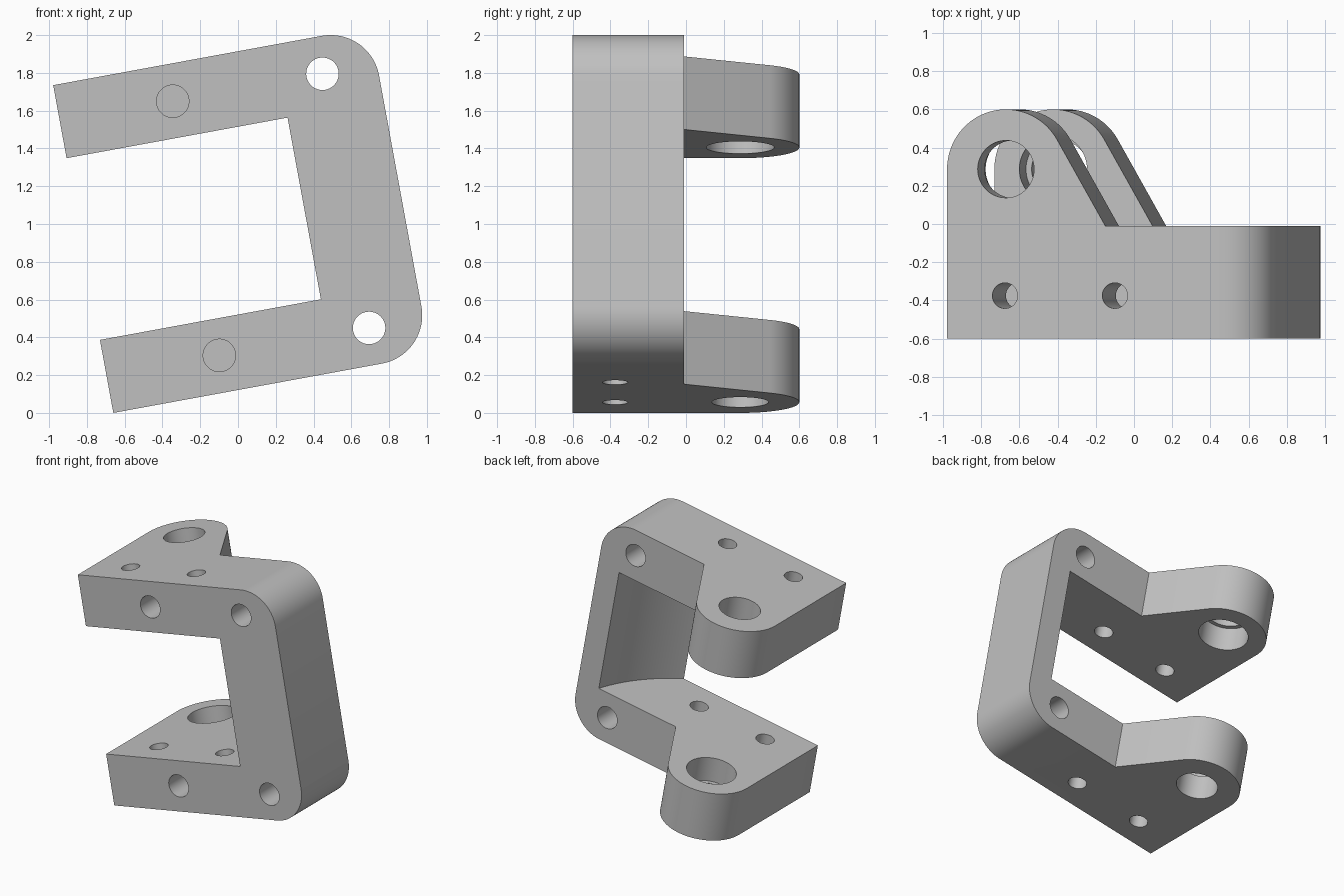
import bpy, bmesh
from math import cos, sin, pi, radians
from mathutils import Matrix, Vector

cube = bpy.data.objects.get("Cube")
if cube:
    bpy.data.objects.remove(cube, do_unlink=True)

# Main dimensions in the bracket's own untilted frame
HEIGHT, ARM, WIDTH = 1.764, 0.393, 1.706
FRONT, BACK = -0.6, -0.01
PIVOT = (0.313, 0.287)
TILT = radians(10.4)

grey = bpy.data.materials.new("plain grey")
grey.use_nodes = True
color = (0.53, 0.53, 0.53, 1)
grey.diffuse_color = color
grey.node_tree.nodes["Principled BSDF"].inputs["Base Color"].default_value = color


def arc(cx, cy, r, start, end, n):
    angles = [radians(start + (end - start) * i / n) for i in range(n + 1)]
    return [(cx + r * cos(a), cy + r * sin(a)) for a in angles]


def prism(name, points, low, high, along="z"):
    """Extrude a flat outline along z, or an x-z outline along y."""
    bm = bmesh.new()
    place = (lambda p, h: (p[0], p[1], h)) if along == "z" else (lambda p, h: (p[0], h, p[1]))
    base = bm.faces.new([bm.verts.new(place(p, low)) for p in points])
    top = bmesh.ops.extrude_face_region(bm, geom=[base])["geom"]
    verts = [g for g in top if isinstance(g, bmesh.types.BMVert)]
    shift = Vector(place((0, 0), high - low))
    bmesh.ops.translate(bm, verts=verts, vec=shift)
    bmesh.ops.recalc_face_normals(bm, faces=bm.faces)
    mesh = bpy.data.meshes.new(name)
    bm.to_mesh(mesh)
    bm.free()
    mesh.materials.append(grey)
    obj = bpy.data.objects.new(name, mesh)
    bpy.context.collection.objects.link(obj)
    return obj


def cylinder(cx, cy, r, low, high, along="z", n=48):
    return prism("cutter", arc(cx, cy, r, 0, 360 - 360 / n, n - 1), low, high, along)


def combine(obj, tool, operation="DIFFERENCE"):
    bpy.context.view_layer.objects.active = obj
    mod = obj.modifiers.new("cut", "BOOLEAN")
    mod.operation, mod.solver, mod.object = operation, "EXACT", tool
    bpy.ops.object.modifier_apply(modifier=mod.name)
    bpy.data.objects.remove(tool, do_unlink=True)


# Plan outline: straight bar with a rounded pivot lug at the back
plan = [(0, FRONT), (2, FRONT), (2, BACK), (0.842, BACK)]
plan += arc(*PIVOT, 0.313, 29.7, 180, 40)
bracket = prism("bracket", plan, -0.2, 2)

# Side outline: rounded outer corners
r = 0.26
side = [(-0.2, 0)] + arc(WIDTH - r, r, r, -90, 0, 20)
side += arc(WIDTH - r, HEIGHT - r, r, 0, 90, 20) + [(-0.2, HEIGHT)]
combine(bracket, prism("cutter", side, -1, 1, "y"), "INTERSECT")

# Gap between the arms, swept round the pivot
combine(bracket, cylinder(*PIVOT, 1.247, ARM, HEIGHT - ARM, n=192))

# Pivot bores, wider on the inner half of each arm
combine(bracket, cylinder(*PIVOT, 0.15, -0.1, HEIGHT + 0.1, n=64))
combine(bracket, cylinder(*PIVOT, 0.18, 0.2, HEIGHT - 0.2, n=64))

# Vertical bolt holes through both arms
for x in (0.308, 0.893):
    combine(bracket, cylinder(x, -0.375, 0.067, -0.1, HEIGHT + 0.1))

# Front holes: through at the corners, blind in the arms
for z in (0.198, HEIGHT - 0.198):
    combine(bracket, cylinder(1.413, z, 0.086, -1, 1, "y"))
    combine(bracket, cylinder(0.607, z, 0.086, -1, -0.25, "y"))

# Tilt the bracket and stand it on one lower edge
bracket.data.transform(Matrix.Translation((-0.66, 0, 0)) @ Matrix.Rotation(-TILT, 4, "Y"))
bpy.ops.object.select_all(action="DESELECT")
bracket.select_set(True)
bpy.context.view_layer.objects.active = bracket
bpy.ops.object.shade_smooth_by_angle(angle=radians(25))
